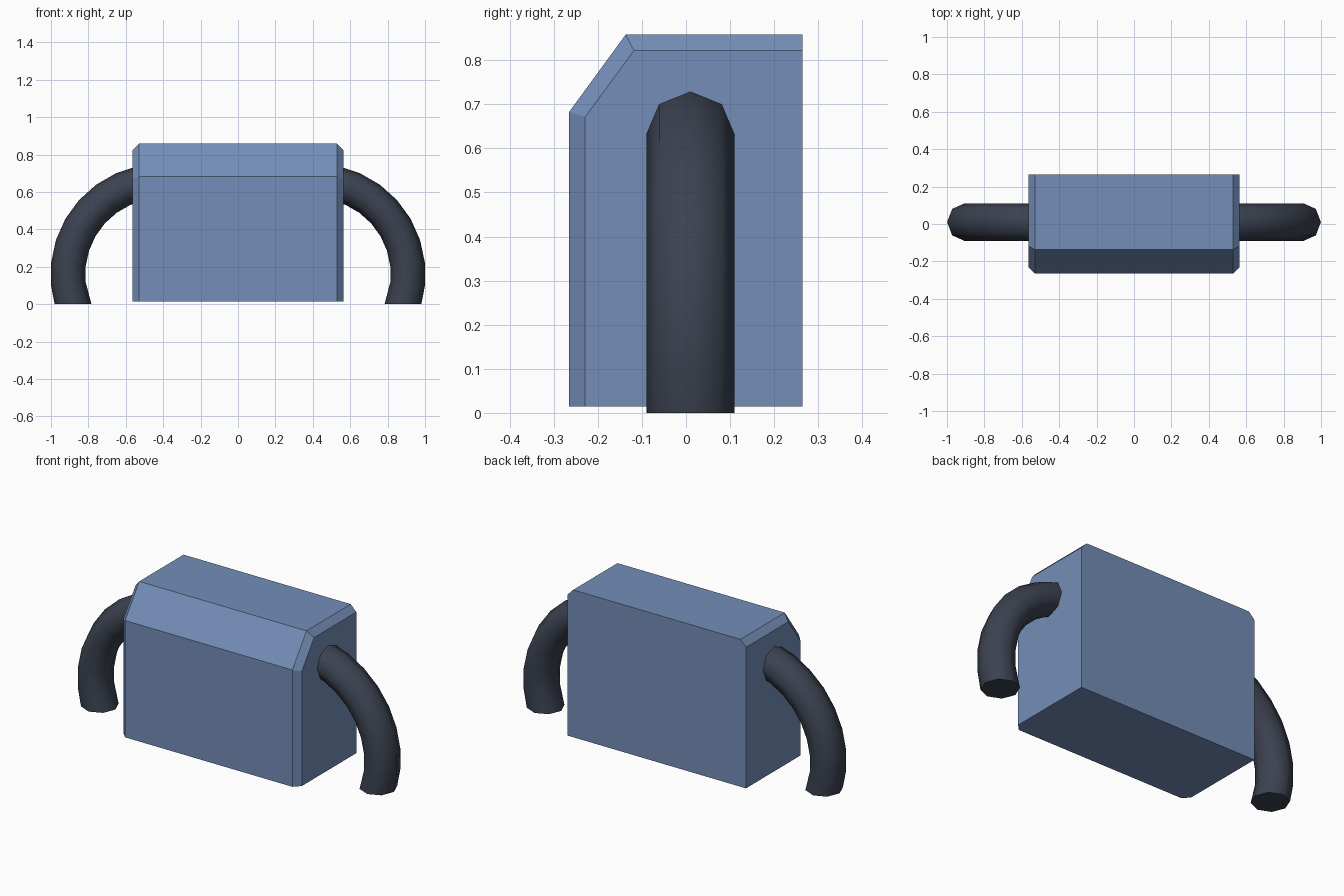
import bpy, bmesh, math

if "Cube" in bpy.data.objects:
    bpy.data.objects.remove(bpy.data.objects["Cube"])


def material(name, rgb):
    m = bpy.data.materials.new(name)
    m.diffuse_color = (*rgb, 1)
    m.use_nodes = True
    m.node_tree.nodes["Principled BSDF"].inputs["Base Color"].default_value = m.diffuse_color
    return m


blue = material("dusty blue", (0.175, 0.27, 0.48))
dark = material("dark slate", (0.044, 0.054, 0.08))


def loft(name, rings, mat):
    """Skin a list of closed rings and cap both ends."""
    bm = bmesh.new()
    vs = [[bm.verts.new(p) for p in ring] for ring in rings]
    n = len(rings[0])
    for a, b in zip(vs, vs[1:]):
        for i in range(n):
            j = (i + 1) % n
            bm.faces.new((a[i], a[j], b[j], b[i]))
    bm.faces.new(vs[0])
    bm.faces.new(vs[-1])
    bmesh.ops.recalc_face_normals(bm, faces=bm.faces[:])
    me = bpy.data.meshes.new(name)
    bm.to_mesh(me)
    bm.free()
    me.materials.append(mat)
    ob = bpy.data.objects.new(name, me)
    bpy.context.collection.objects.link(ob)
    return ob


# Body: sloped-front profile (y, z), inset at both ends on the front and top only
full = [(-0.265, 0.014), (-0.265, 0.683), (-0.137, 0.858), (0.264, 0.858), (0.264, 0.014)]
inset = [(-0.229, 0.014), (-0.229, 0.671), (-0.118, 0.822), (0.264, 0.822), (0.264, 0.014)]
stations = [(-0.565, inset), (-0.53, full), (0.53, full), (0.565, inset)]
loft("body", [[(x, y, z) for y, z in prof] for x, prof in stations], blue)

# Side hoses: eight-sided quarter arcs, cut flat on the ground, ending inside the body
CX, CZ, R = 0.411, 0.16, 0.4985
angles = [None] + [math.radians(-6 + 12 * i) for i in range(9)]


def hose(name, side):
    rings = []
    for t in angles:
        ring = []
        for k in range(8):
            a = k * math.pi / 4
            r = R + 0.093 * math.cos(a)
            ang = -math.asin(CZ / r) if t is None else t
            ring.append((side * (CX + r * math.cos(ang)),
                         0.01 + 0.1 * math.sin(a), CZ + r * math.sin(ang)))
        rings.append(ring)
    ob = loft(name, rings, dark)
    bpy.ops.object.select_all(action='DESELECT')
    ob.select_set(True)
    bpy.context.view_layer.objects.active = ob
    bpy.ops.object.shade_smooth_by_angle(angle=math.radians(50))


hose("left_hose", -1)
hose("right_hose", 1)
